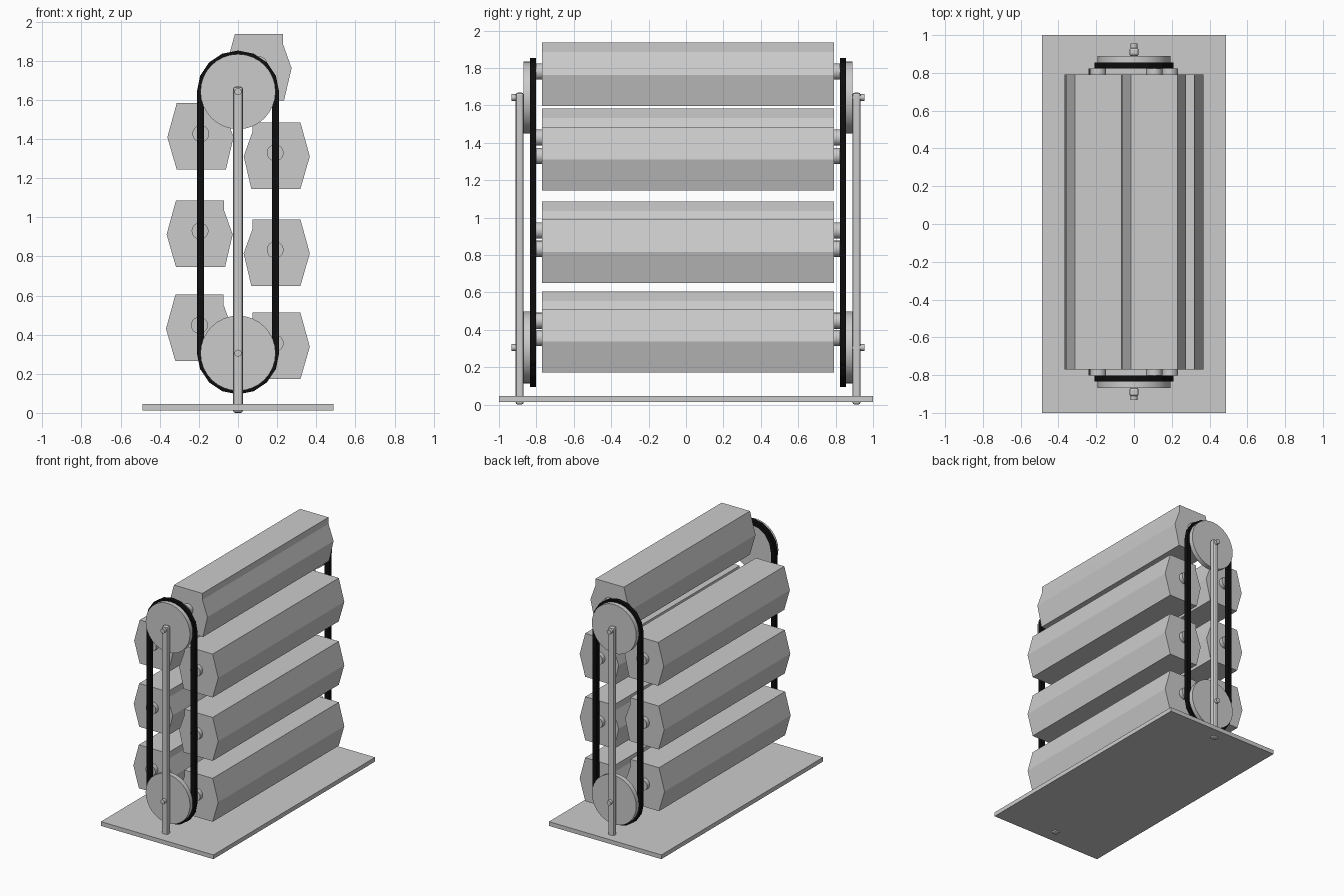
import bpy, bmesh
from math import sin, cos, pi

if "Cube" in bpy.data.objects:
    bpy.data.objects.remove(bpy.data.objects["Cube"])

YC = 0.011                       # centre of the mechanism along y
WHEELS = {"upper": 1.642, "lower": 0.305}
black = bpy.data.materials.new("belt_black")
black.diffuse_color = (0.004, 0.004, 0.004, 1)
black.use_nodes = True
black.node_tree.nodes["Principled BSDF"].inputs["Base Color"].default_value = black.diffuse_color


def finish(name, bm):
    bmesh.ops.recalc_face_normals(bm, faces=bm.faces)
    me = bpy.data.meshes.new(name)
    bm.to_mesh(me)
    bm.free()
    ob = bpy.data.objects.new(name, me)
    bpy.context.collection.objects.link(ob)
    return ob


def prism(name, pts, y0, y1):
    """Extrude an xz outline along y."""
    bm = bmesh.new()
    f = bm.faces.new([bm.verts.new((x, y0, z)) for x, z in pts])
    r = bmesh.ops.extrude_face_region(bm, geom=[f])
    verts = [v for v in r["geom"] if isinstance(v, bmesh.types.BMVert)]
    bmesh.ops.translate(bm, verts=verts, vec=(0, y1 - y0, 0))
    return finish(name, bm)


def disc(name, x, z, r, y0, y1, n, smooth=True):
    pts = [(x + r * cos(2 * pi * i / n), z + r * sin(2 * pi * i / n)) for i in range(n)]
    ob = prism(name, pts, y0, y1)
    if smooth:
        bpy.context.view_layer.objects.active = ob
        ob.select_set(True)
        bpy.ops.object.shade_smooth_by_angle(angle=0.6)
        ob.select_set(False)
    return ob


def box(name, lo, hi, bevel=0):
    bm = bmesh.new()
    bmesh.ops.create_cube(bm, size=1)
    for v in bm.verts:
        v.co = [(a + b) / 2 + c * (b - a) for a, b, c in zip(lo, hi, v.co)]
    if bevel:
        bmesh.ops.bevel(bm, geom=bm.edges[:], offset=bevel, segments=2,
                        profile=0.5, affect='EDGES')
    return finish(name, bm)


def loop(r, n=8):
    """Stadium outline around both wheels."""
    up = [(r * cos(pi * i / n), WHEELS["upper"] + r * sin(pi * i / n)) for i in range(n + 1)]
    dn = [(-r * cos(pi * i / n), WHEELS["lower"] - r * sin(pi * i / n)) for i in range(n + 1)]
    return up + dn


def belt(name, y0, y1):
    bm = bmesh.new()
    rings = [[bm.verts.new((x, y, z)) for x, z in loop(r)]
             for r, y in ((0.174, y0), (0.21, y0), (0.21, y1), (0.174, y1))]
    n = len(rings[0])
    for k in range(4):
        a, b = rings[k], rings[(k + 1) % 4]
        for i in range(n):
            j = (i + 1) % n
            bm.faces.new((a[i], a[j], b[j], b[i]))
    ob = finish(name, bm)
    ob.data.materials.append(black)


# base plate
box("base_plate", (-0.487, -1, 0.013), (0.487, 1, 0.046))

# end frames: post, wheels, axles and belt on each side
for side, s in (("front", -1), ("back", 1)):
    def span(a, b):
        return sorted((YC + s * a, YC + s * b))
    y0, y1 = span(0.879, 0.922)
    box(side + "_post", (-0.025, y0, 0), (0.025, y1, 1.668), 0.012)
    for w, z in WHEELS.items():
        disc(f"{side}_{w}_wheel", 0, z, 0.192, *span(0.842, 0.879), 32)
        disc(f"{side}_{w}_axle", 0, z, 0.018, *span(0.86, 0.944), 16)
    belt(side + "_belt", *span(0.812, 0.845))

# hanging carriers with support pins
profile = [(-.123, .156), (.123, .156), (.123, .105), (.167, -.018),
           (.128, -.184), (-.123, -.184), (-.171, -.018)]
carriers = [(0.107, 1.78, 1), (-0.19, 1.427, 1), (-0.194, 0.93, 1), (-0.197, 0.448, 1),
            (0.19, 1.329, -1), (0.19, 0.833, -1), (0.19, 0.356, -1)]
for i, (x, z, m) in enumerate(carriers, 1):
    shift = 0.006 if m < 0 else 0
    prism(f"carrier_{i}", [(x + shift + m * px, z + pz) for px, pz in profile],
          YC - 0.78, YC + 0.78)
    for side, s in (("front", -1), ("back", 1)):
        disc(f"carrier_{i}_{side}_pin", x, z, 0.043,
             *sorted((YC + s * 0.77, YC + s * 0.813)), 20)
